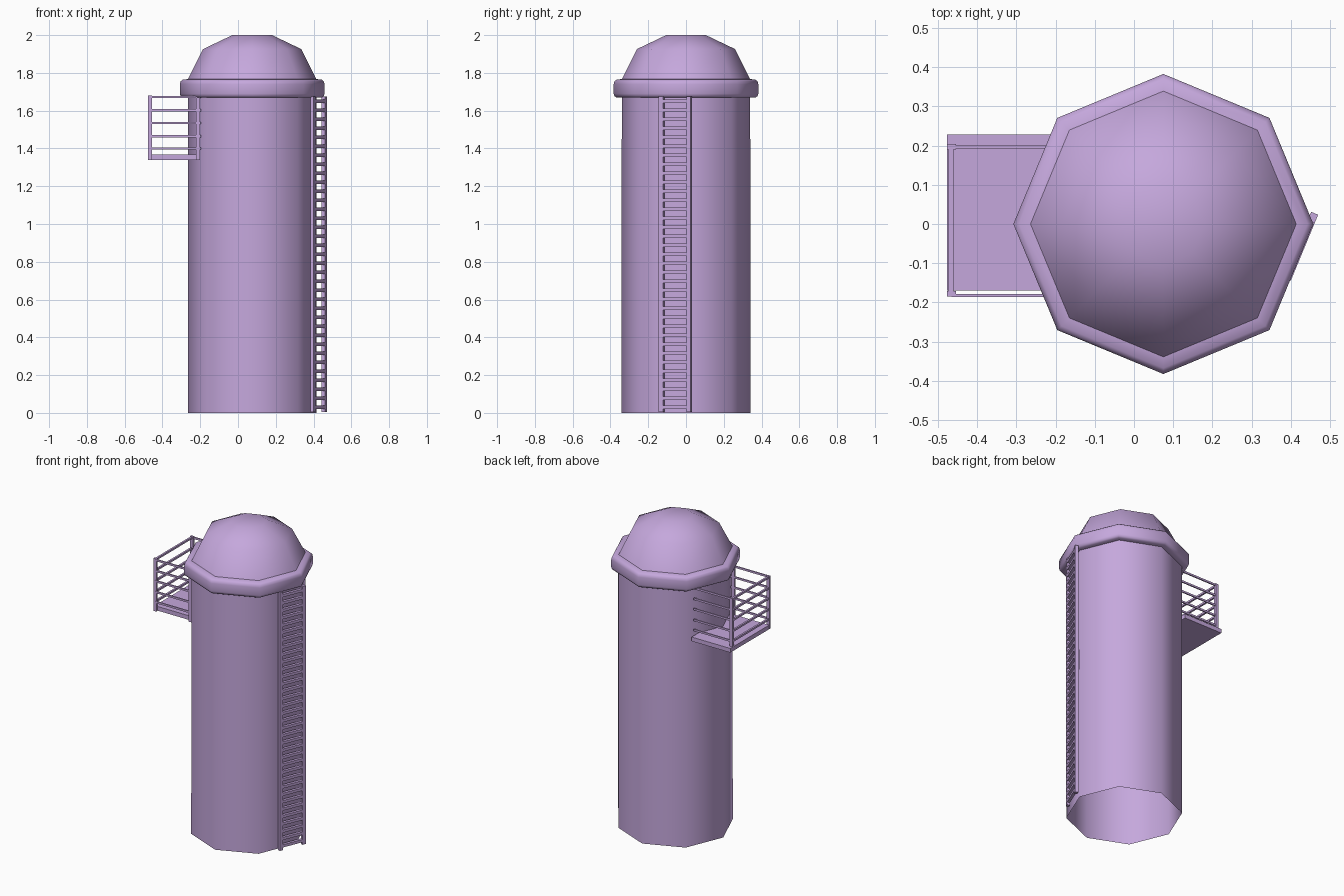
import bpy, bmesh, math
from mathutils import Matrix, Vector

if "Cube" in bpy.data.objects:
    bpy.data.objects.remove(bpy.data.objects["Cube"])

CX = 0.075      # tower axis
SIDES = 8

mat = bpy.data.materials.new("lilac")
mat.diffuse_color = (0.56, 0.39, 0.72, 1)
mat.use_nodes = True
mat.node_tree.nodes["Principled BSDF"].inputs["Base Color"].default_value = mat.diffuse_color


def finish(name, bm, smooth=False):
    bmesh.ops.recalc_face_normals(bm, faces=bm.faces)
    me = bpy.data.meshes.new(name)
    bm.to_mesh(me)
    bm.free()
    for p in me.polygons:
        p.use_smooth = smooth
    me.materials.append(mat)
    ob = bpy.data.objects.new(name, me)
    bpy.context.collection.objects.link(ob)
    return ob


def lathe(name, profile, cap_top=False):
    """Spin an (r, z) profile into an eight-sided shell around the tower axis."""
    bm = bmesh.new()
    rings = []
    for r, z in profile:
        rings.append([bm.verts.new((CX + r * math.cos(2 * math.pi * i / SIDES),
                                    r * math.sin(2 * math.pi * i / SIDES), z))
                      for i in range(SIDES)])
    for a, b in zip(rings, rings[1:]):
        for i in range(SIDES):
            j = (i + 1) % SIDES
            bm.faces.new((a[i], a[j], b[j], b[i]))
    if cap_top:
        bm.faces.new(rings[-1])
    return finish(name, bm, True)


def add_box(bm, lo, hi, m=Matrix()):
    lo, hi = Vector(lo), Vector(hi)
    d = hi - lo
    mm = m @ Matrix.Translation((lo + hi) / 2) @ Matrix.Diagonal((d.x, d.y, d.z, 1))
    bmesh.ops.create_cube(bm, size=1, matrix=mm)


# Tower: open-bottomed body, rounded collar, faceted dome
lathe("tower_body", [(0.341, 0), (0.34, 1.70)])
lathe("collar", [(0.335, 1.67), (0.368, 1.67), (0.379, 1.677), (0.383, 1.69),
                 (0.383, 1.74), (0.379, 1.755), (0.368, 1.764), (0.335, 1.768)])
lathe("dome", [(0.343, 1.76), (0.26, 1.926), (0.105, 2.0)], True)

# Ladder: local x points away from the wall, local y runs along the wall
wall = Matrix.Translation((CX, 0, 0)) @ Matrix.Rotation(math.radians(-22.5), 4, 'Z')
bm = bmesh.new()
for y in (0.003, 0.161):
    add_box(bm, (0.337, y - 0.012, 0.004), (0.356, y + 0.012, 1.675), wall)
finish("ladder_rails", bm)

bm = bmesh.new()
RUNGS = 35
for i in range(RUNGS):
    z = 0.03 + i * 1.62 / (RUNGS - 1)
    add_box(bm, (0.338, 0.01, z - 0.009), (0.356, 0.155, z + 0.009), wall)
finish("ladder_rungs", bm)

# Balcony slab
bm = bmesh.new()
add_box(bm, (-0.477, -0.17, 1.34), (-0.20, 0.228, 1.367))
finish("balcony_floor", bm)

# Balcony posts: two outer corners and one beside the wall
bm = bmesh.new()
for x, y in ((-0.466, -0.178), (-0.466, 0.197), (-0.212, -0.183)):
    add_box(bm, (x - 0.011, y - 0.007, 1.34), (x + 0.011, y + 0.007, 1.68))
finish("balcony_posts", bm)

# Balcony bars on three sides
bm = bmesh.new()
h = 0.006
for z in (1.40, 1.465, 1.535, 1.602, 1.672):
    add_box(bm, (-0.467 - h, -0.178, z - h), (-0.467 + h, 0.197, z + h))
    for y in (-0.183, 0.197):
        add_box(bm, (-0.466, y - 0.004, z - h), (-0.195, y + 0.004, z + h))
finish("balcony_bars", bm)
